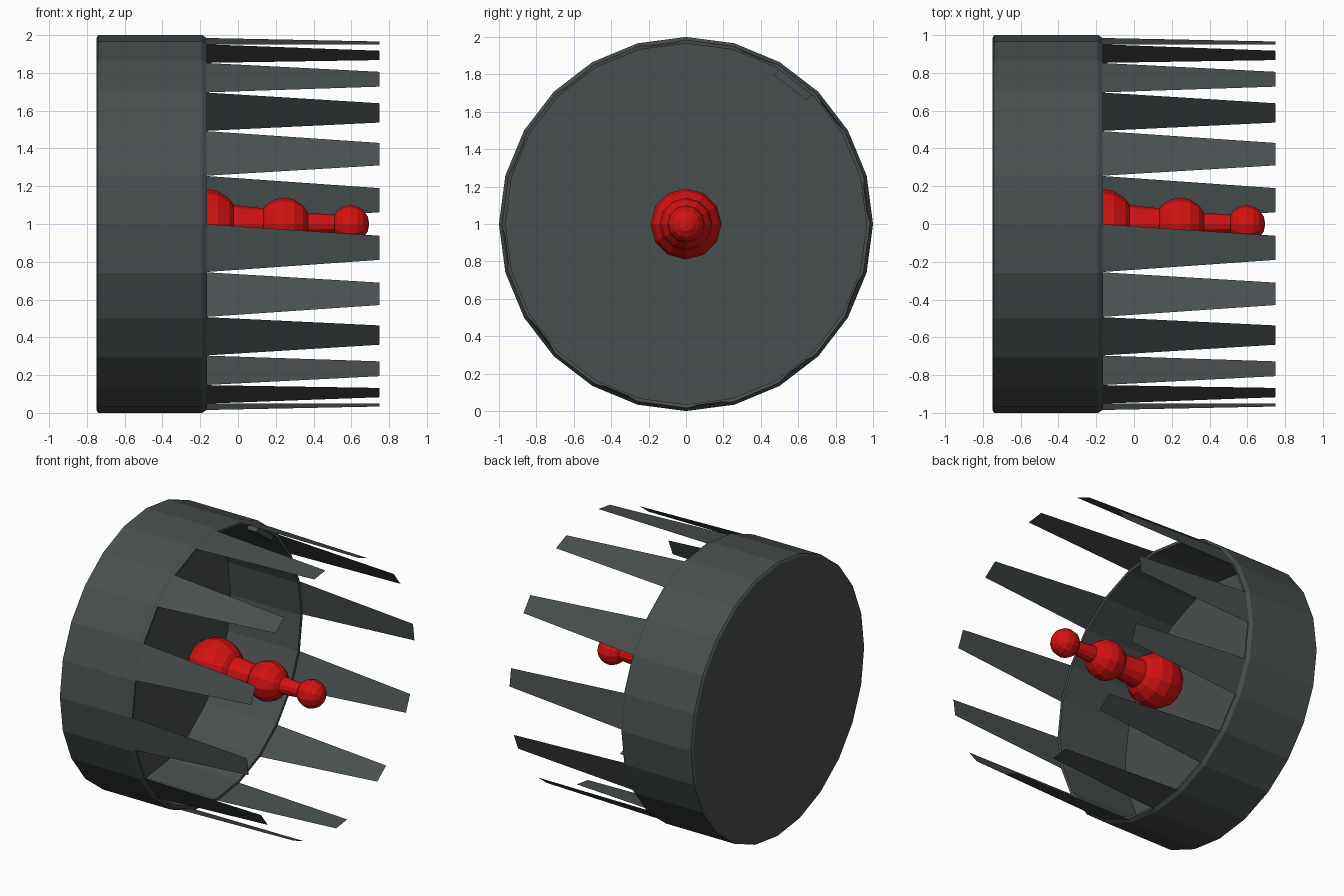
import bpy, bmesh, math
from mathutils import Matrix, Vector

if "Cube" in bpy.data.objects:
    bpy.data.objects.remove(bpy.data.objects["Cube"])

SIDES = 24
CENTRE = Vector((0, 0, 1))


def material(name, rgb):
    m = bpy.data.materials.new(name)
    m.diffuse_color = (*rgb, 1)
    m.use_nodes = True
    m.node_tree.nodes["Principled BSDF"].inputs["Base Color"].default_value = m.diffuse_color
    return m


grey = material("dark grey", (0.066, 0.077, 0.077))
red = material("red", (0.66, 0.006, 0.006))


def ring_point(x, r, deg):
    a = math.radians(deg)
    return CENTRE + Vector((x, r * math.cos(a), r * math.sin(a)))


def finish(name, bm, mat, recalc=True):
    if recalc:
        bmesh.ops.recalc_face_normals(bm, faces=bm.faces[:])
    me = bpy.data.meshes.new(name)
    bm.to_mesh(me)
    bm.free()
    me.materials.append(mat)
    ob = bpy.data.objects.new(name, me)
    bpy.context.collection.objects.link(ob)
    return ob


def lathe(name, profile, sides, mat):
    """Revolve (x, radius) points around the x axis; caps close both ends."""
    bm = bmesh.new()
    rings = [[bm.verts.new(ring_point(x, r, 360 * i / sides)) for i in range(sides)]
             for x, r in profile]
    for a, b in zip(rings, rings[1:]):
        for i in range(sides):
            j = (i + 1) % sides
            bm.faces.new((a[i], a[j], b[j], b[i]))
    bm.faces.new(rings[0])
    bm.faces.new(rings[-1])
    return finish(name, bm, mat)


# thin-walled drum, open towards +x
lathe("drum", [(-0.75, 0.985), (-0.74, 1), (-0.19, 1), (-0.165, 0.983),
               (-0.168, 0.965), (-0.735, 0.965)], SIDES, grey)

# flat tapered teeth on every other side of the rim
bm = bmesh.new()
for k in range(0, SIDES, 2):
    a = 15 * k
    base = [ring_point(-0.18, 0.985, a), ring_point(-0.18, 0.985, a + 15)]
    mid = ring_point(0.75, 0.966, a + 7.5)
    half = (base[1] - base[0]) * 0.25
    bm.faces.new([bm.verts.new(p) for p in (base[0], mid - half, mid + half, base[1])])
finish("teeth", bm, grey, recalc=False)

# small block inside the rim
bm = bmesh.new()
bmesh.ops.create_cube(bm, size=1)
bmesh.ops.transform(bm, verts=bm.verts[:], matrix=(
    Matrix.Translation(ring_point(-0.22, 0.942, 52.5))
    @ Matrix.Rotation(math.radians(52.5), 4, 'X')
    @ Matrix.Diagonal((0.08, 0.05, 0.22, 1))))
finish("inner_block", bm, grey)


# central spike: three balls joined by tapered rods
def ball(name, x, r):
    bm = bmesh.new()
    bmesh.ops.create_uvsphere(bm, u_segments=12, v_segments=8, radius=r)
    bmesh.ops.transform(bm, verts=bm.verts[:], matrix=(
        Matrix.Translation(CENTRE + Vector((x, 0, 0)))
        @ Matrix.Rotation(math.pi / 2, 4, 'Y')))
    finish(name, bm, red)


ball("large_ball", -0.18, 0.19)
ball("middle_ball", 0.245, 0.14)
ball("tip_ball", 0.595, 0.1)
lathe("thick_rod", [(-0.1, 0.11), (0.2, 0.075)], 12, red)
lathe("thin_rod", [(0.3, 0.065), (0.56, 0.045)], 12, red)
